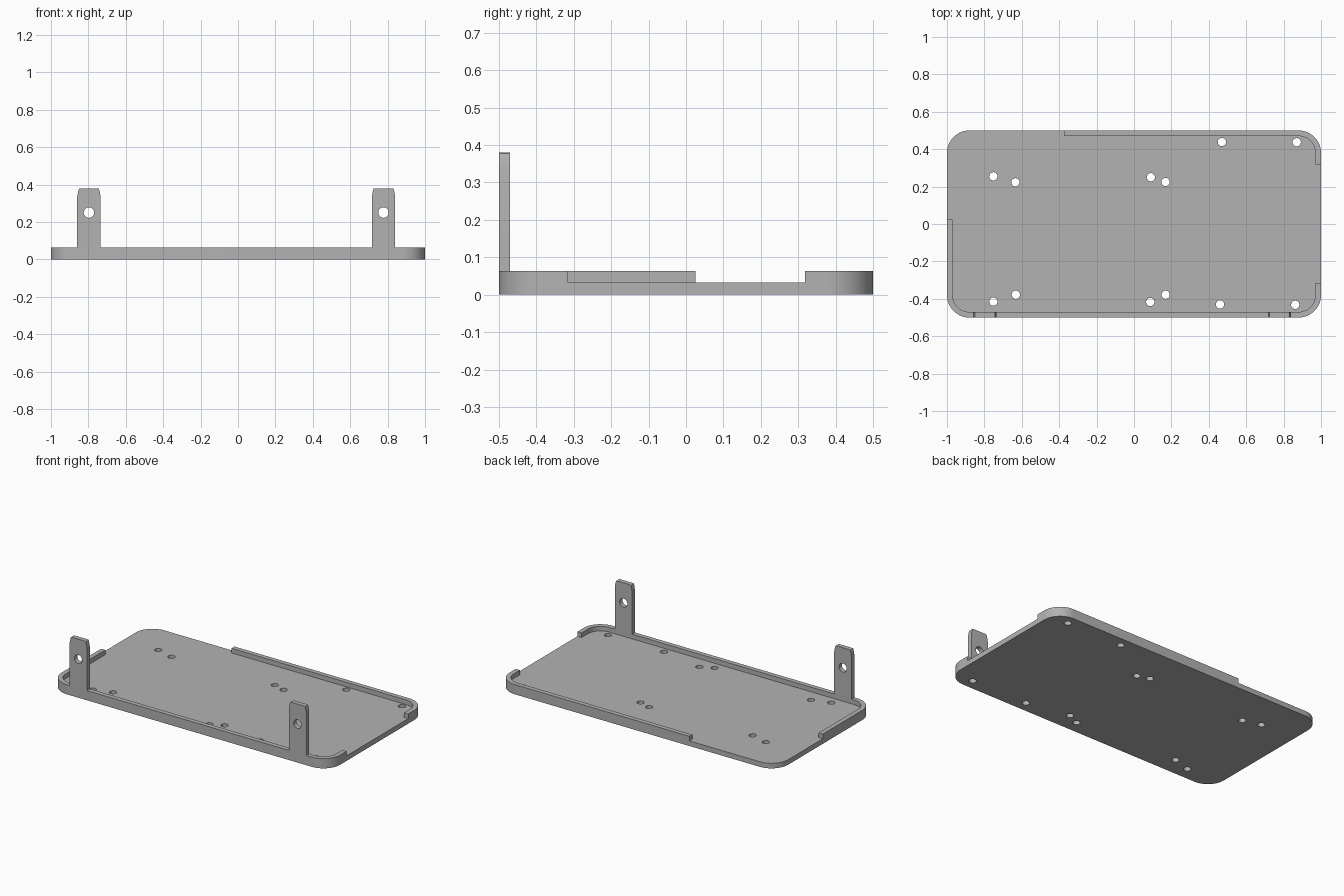
import bpy
from math import cos, sin, pi, radians

cube = bpy.data.objects.get("Cube")
if cube:
    bpy.data.objects.remove(cube, do_unlink=True)

HALF_X, HALF_Y, RADIUS = 1.0, 0.5, 0.12
FLOOR, RIM_TOP, WALL = 0.033, 0.063, 0.03

grey = bpy.data.materials.new("plain grey")
grey.use_nodes = True
colour = (0.45, 0.45, 0.45, 1)
grey.diffuse_color = colour
grey.node_tree.nodes["Principled BSDF"].inputs["Base Color"].default_value = colour


def arc(cx, cy, r, start, end, steps=12):
    return [(cx + r * cos(radians(start + (end - start) * i / steps)),
             cy + r * sin(radians(start + (end - start) * i / steps)))
            for i in range(steps + 1)]


def circle(cx, cy, r):
    return arc(cx, cy, r, 0, 360, 28)[:-1]


def corner(sx, sy, inset=0):
    """Corner arc of the tray outline, running counter-clockwise."""
    start = {(1, 1): 0, (-1, 1): 90, (-1, -1): 180, (1, -1): 270}[sx, sy]
    return arc(sx * (HALF_X - RADIUS), sy * (HALF_Y - RADIUS),
               RADIUS - inset, start, start + 90)


def slab(name, outlines, thickness, location, upright=False):
    """Extrude a filled outline; any further outlines become holes."""
    curve = bpy.data.curves.new(name, "CURVE")
    curve.dimensions = "2D"
    curve.fill_mode = "BOTH"
    curve.extrude = thickness / 2
    for points in outlines:
        spline = curve.splines.new("POLY")
        spline.points.add(len(points) - 1)
        for p, (x, y) in zip(spline.points, points):
            p.co = (x, y, 0, 1)
        spline.use_cyclic_u = True
    obj = bpy.data.objects.new(name, curve)
    bpy.context.collection.objects.link(obj)
    obj.location = location
    if upright:
        obj.rotation_euler.x = pi / 2
    bpy.ops.object.select_all(action="DESELECT")
    obj.select_set(True)
    bpy.context.view_layer.objects.active = obj
    bpy.ops.object.convert(target="MESH")
    obj = bpy.context.object
    bpy.ops.object.mode_set(mode="EDIT")
    bpy.ops.mesh.select_all(action="SELECT")
    bpy.ops.mesh.remove_doubles(threshold=0.0001)
    bpy.ops.mesh.normals_make_consistent(inside=False)
    bpy.ops.object.mode_set(mode="OBJECT")
    obj.data.materials.clear()
    obj.data.materials.append(grey)
    bpy.ops.object.shade_smooth_by_angle(angle=radians(30))
    return obj


# Base plate with its screw holes
holes = [(-0.752, 0.255), (-0.634, 0.223), (0.09, 0.25), (0.169, 0.225),
         (0.47, 0.438), (0.87, 0.437), (-0.752, -0.415), (-0.632, -0.378),
         (0.087, -0.417), (0.169, -0.378), (0.46, -0.43), (0.862, -0.432)]
plate = [p for s in ((1, 1), (-1, 1), (-1, -1), (1, -1)) for p in corner(*s)]
slab("base_plate", [plate] + [circle(x, y, 0.022) for x, y in holes],
     FLOOR, (0, 0, FLOOR / 2))

# Raised rims: outer path out, inner path back
rim_height = RIM_TOP - FLOOR
rim_z = (FLOOR + RIM_TOP) / 2
inner_x, inner_y = HALF_X - WALL, HALF_Y - WALL

front_outer = [(-HALF_X, 0.025)] + corner(-1, -1) + corner(1, -1) + [(HALF_X, -0.315)]
front_inner = [(-inner_x, 0.025)] + corner(-1, -1, WALL) + corner(1, -1, WALL) + [(inner_x, -0.315)]
slab("front_rim", [front_outer + front_inner[::-1]], rim_height, (0, 0, rim_z))

back_outer = [(HALF_X, 0.318)] + corner(1, 1) + [(-0.375, HALF_Y)]
back_inner = [(inner_x, 0.318)] + corner(1, 1, WALL) + [(-0.375, inner_y)]
slab("back_rim", [back_outer + back_inner[::-1]], rim_height, (0, 0, rim_z))

# Upright mounting tabs with tapered tops and a bolt hole
half, top = 0.0625, 0.38
side = [(half, RIM_TOP), (half, 0.335), (half - 0.006, top - 0.012),
        (half - 0.009, top - 0.003), (half - 0.014, top)]
tab = side + [(-x, z) for x, z in reversed(side)]
for name, x in (("right_tab", -0.797), ("left_tab", 0.778)):
    slab(name, [tab, circle(0, 0.25, 0.028)], WALL,
         (x, -HALF_Y + WALL / 2, 0), upright=True)
